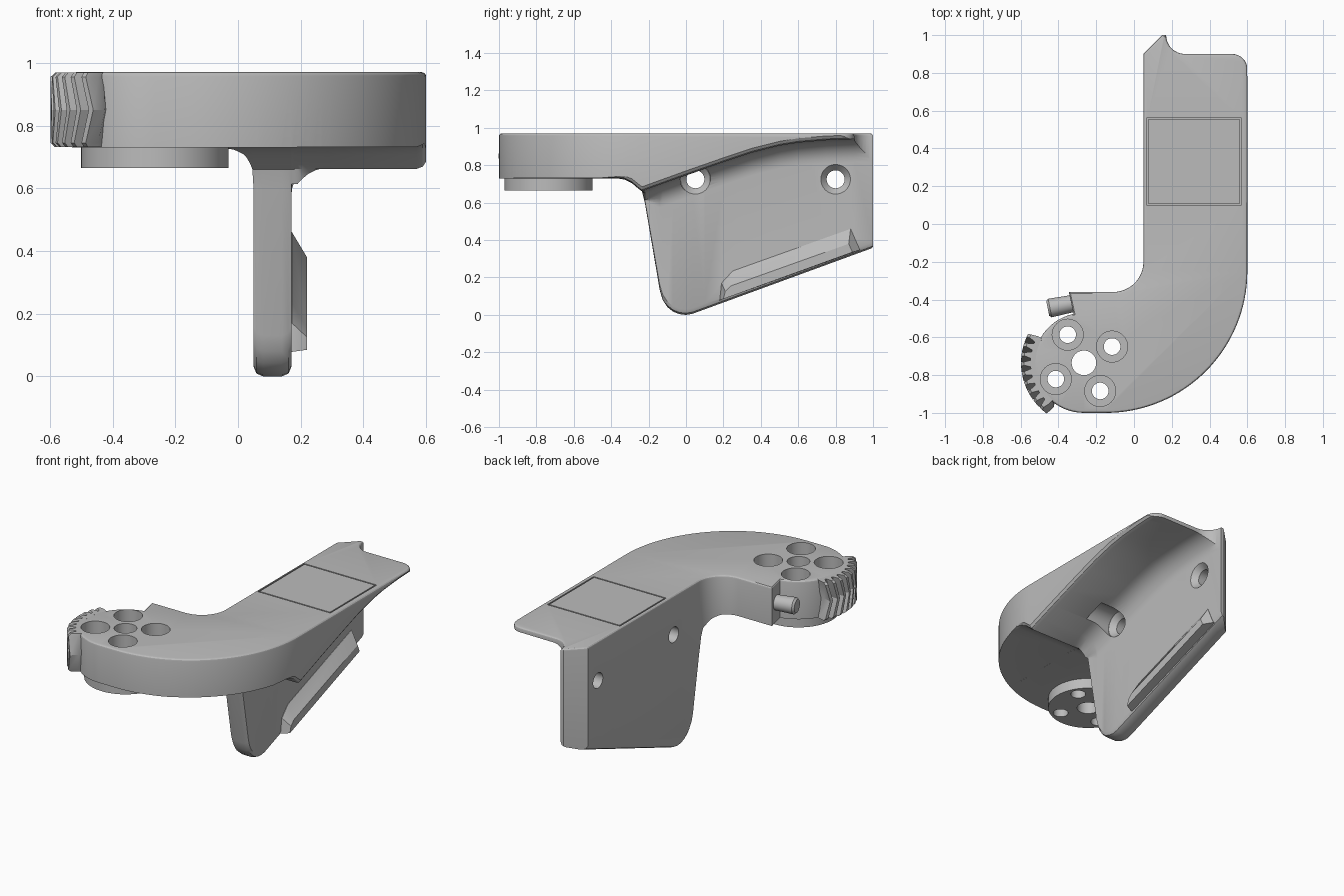
import bpy, bmesh, math
from mathutils import Vector

cube = bpy.data.objects.get("Cube")
if cube:
    bpy.data.objects.remove(cube)

grey = bpy.data.materials.new("light grey plastic")
grey.use_nodes = True
COLOUR = (0.5, 0.5, 0.5, 1)
grey.diffuse_color = COLOUR
grey.node_tree.nodes["Principled BSDF"].inputs["Base Color"].default_value = COLOUR

HUB = Vector((-0.265, -0.735))
TOP, UNDER = 0.97, 0.73


def make(name, bm):
    bmesh.ops.recalc_face_normals(bm, faces=bm.faces)
    mesh = bpy.data.meshes.new(name)
    bm.to_mesh(mesh)
    bm.free()
    mesh.materials.append(grey)
    obj = bpy.data.objects.new(name, mesh)
    bpy.context.collection.objects.link(obj)
    return obj


def loft(name, rings, round_top=0):
    """Skin a stack of matching closed rings and cap both ends."""
    bm = bmesh.new()
    rows = [[bm.verts.new(p) for p in ring] for ring in rings]
    n = len(rows[0])
    for a, b in zip(rows, rows[1:]):
        for i in range(n):
            j = (i + 1) % n
            bm.faces.new((a[i], a[j], b[j], b[i]))
    bm.faces.new(rows[0][::-1])
    cap = bm.faces.new(rows[-1])
    if round_top:
        bmesh.ops.recalc_face_normals(bm, faces=bm.faces)
        bmesh.ops.bevel(bm, geom=list(cap.edges), offset=round_top, segments=3,
                        profile=0.5, affect='EDGES', clamp_overlap=True)
    return make(name, bm)


def rod(name, start, end, r1, r2=None, sides=48):
    """Round bar or cone between two points."""
    a, b = Vector(start), Vector(end)
    turn = (b - a).to_track_quat('Z', 'Y')
    ring = lambda c, r: [c + turn @ Vector((r * math.cos(t), r * math.sin(t), 0))
                         for t in (math.tau * i / sides for i in range(sides))]
    return loft(name, [ring(a, r1), ring(b, r2 or r1)])


def box(name, x0, x1, y0, y1, z0, z1):
    return loft(name, [[(x0, y0, z), (x1, y0, z), (x1, y1, z), (x0, y1, z)] for z in (z0, z1)])


def combine(target, tool, operation):
    """Apply a boolean and throw the tool away."""
    mod = target.modifiers.new("combine", 'BOOLEAN')
    mod.operation, mod.solver, mod.object = operation, 'EXACT', tool
    bpy.context.view_layer.objects.active = target
    bpy.ops.object.modifier_apply(modifier=mod.name)
    bpy.data.objects.remove(tool)


def arc(cx, cy, r, a0, a1, n):
    return [(cx + r * math.cos(math.radians(a0 + (a1 - a0) * i / n)),
             cy + r * math.sin(math.radians(a0 + (a1 - a0) * i / n))) for i in range(n + 1)]


def follow(keys, y):
    """Straight-line lookup along a list of (y, z) points."""
    for (y0, z0), (y1, z1) in zip(keys, keys[1:]):
        if y <= y1:
            return z0 + (z1 - z0) * max(0, y - y0) / (y1 - y0)
    return keys[-1][1]


# Plan outline of the hooked arm
plan = [(0.05, 0.9)] + arc(-0.11, -0.2, 0.16, 0, -90, 12) + [(-0.345, -0.36)]
plan += arc(HUB.x, HUB.y, 0.265, 102, 270, 28) + arc(-0.15, -0.25, 0.75, -90, 0, 32)
plan += arc(0.52, 0.82, 0.08, 0, 90, 8) + arc(0.27, 1.0, 0.1, 270, 180, 8) + [(0.15, 1.0)]
bracket = loft("bracket_body", [[(x, y, z) for x, y in plan] for z in (-0.1, TOP)], 0.014)

# Lower limits: the overhanging shelf, and the hanging web
shelf = [(-1.2, UNDER), (-0.37, UNDER), (-0.33, 0.724), (-0.29, 0.705), (-0.255, 0.675),
         (-0.235, 0.66), (0, 0.745), (0.2, 0.815), (0.35, 0.865), (0.5, 0.903),
         (0.6, 0.919), (0.75, 0.932), (0.9, 0.938), (1.2, 0.938)]
web = shelf[:6] + [(-0.22, 0.6), (-0.14, 0.13), (-0.125, 0.08), (-0.1, 0.042),
                   (-0.07, 0.018), (-0.035, 0.004), (0, 0), (0.035, 0.006), (1.2, 0.432)]
stations = sorted({y for y, z in shelf + web} | {0.1, 0.28, 0.43, 0.67, 0.82, 1.0})


def section(y):
    zb, zl = follow(shelf, y), follow(web, y)
    soft = min(0.03, (zb - zl) * 0.2)
    pts = [(-1, 1.2), (-1, zl + soft), (0.05, zl + soft), (0.059, zl + soft * 0.3),
           (0.08, zl), (0.14, zl), (0.161, zl + soft * 0.3), (0.17, zl + soft)]
    r = 0.12
    for i, (x, z) in enumerate(arc(0.17 + r, 0, r, 180, 90, 8)):
        pts.append((x, max(zb - r + z, zl + soft + 0.0002 * (i + 1))))
    pts += [(0.57, zb + 0.002), (0.589, zb + 0.009), (0.6, zb + 0.025), (1, zb + 0.025), (1, 1.2)]
    return [(x, y, z) for x, z in pts]


combine(bracket, loft("envelope", [section(y) for y in stations]), 'INTERSECT')

# Stiffening rib along the sloping foot of the web
rib_base = [(0.18, 0.078), (0.93, 0.347), (0.88, 0.46), (0.25, 0.235), (0.19, 0.17)]
rib_face = [(0.2, 0.085), (0.89, 0.335), (0.87, 0.38), (0.24, 0.155), (0.21, 0.125)]
rib = loft("rib", [[(x, y, z) for y, z in ring]
                   for x, ring in ((0.15, rib_base), (0.172, rib_base), (0.22, rib_face))])
combine(bracket, rib, 'UNION')

# Round boss under the hub
combine(bracket, rod("hub_boss", (*HUB, 0.665), (*HUB, 0.76), 0.235, sides=64), 'UNION')

# Hub bores: one central, four counterbored around it
combine(bracket, rod("centre_bore", (*HUB, 0.5), (*HUB, 1.1), 0.065), 'DIFFERENCE')
for k in range(4):
    a = math.radians(30 + 90 * k)
    p = HUB + 0.172 * Vector((math.cos(a), math.sin(a)))
    combine(bracket, rod("screw_bore", (*p, 0.5), (*p, 1.1), 0.044), 'DIFFERENCE')
    combine(bracket, rod("counterbore", (*p, 0.79), (*p, 1.1), 0.082), 'DIFFERENCE')

# Countersunk cross holes through the web, with a pocket into the fillet
for y in (0.05, 0.8):
    z = 0.725
    combine(bracket, rod("pocket", (0.17, y, z), (0.34, y, z), 0.081), 'DIFFERENCE')
    combine(bracket, rod("cross_hole", (0, y, z), (0.3, y, z), 0.048), 'DIFFERENCE')
    combine(bracket, rod("countersink", (0.135, y, z), (0.171, y, z), 0.048, 0.08), 'DIFFERENCE')

# Fine rectangular groove on the top face
x0, x1, y0, y1, w = 0.066, 0.57, 0.1, 0.56, 0.008
for g in ((x0, x1, y0, y0 + w), (x0, x1, y1 - w, y1), (x0, x0 + w, y0, y1), (x1 - w, x1, y0, y1)):
    combine(bracket, box("groove", *g, TOP - 0.01, TOP + 0.05), 'DIFFERENCE')

# Herringbone gear segment on the hub rim
pitch, count, first = 9.1, 9, 150
teeth = []
for k in range(count):
    a = first + pitch * k
    teeth += [(0.283, a), (0.333, a + pitch * 0.2), (0.333, a + pitch * 0.55), (0.283, a + pitch * 0.75)]
last = first + pitch * count - 2
inner = [(0.256, last + (first - last) * i / 14) for i in range(15)]


def gear_ring(z, lead, shrink):
    ring = []
    for r, a in teeth + inner:
        t = math.radians(a + (lead if r > 0.26 else lead * 0.5))
        r -= shrink if r > 0.3 else 0
        ring.append((HUB.x + r * math.cos(t), HUB.y + r * math.sin(t), z))
    return ring


mid = (TOP + UNDER) / 2
gear = loft("gear_segment", [gear_ring(UNDER + 0.001, 0, 0.015), gear_ring(UNDER + 0.015, 0.7, 0),
                             gear_ring(mid, 6, 0), gear_ring(TOP - 0.015, 0.7, 0),
                             gear_ring(TOP - 0.001, 0, 0.015)])

# Spring peg on the neck wall
root, tip = Vector((-0.29, -0.414, mid)), Vector((-0.445, -0.445, mid))
axis = (tip - root).normalized()
peg = rod("peg_shaft", root, tip, 0.044, 0.05, 32)
peg_end = rod("peg_end", tip, tip + axis * 0.012, 0.05, 0.04, 32)

# Smooth shading with crisp edges
bpy.ops.object.select_all(action='DESELECT')
for obj in (bracket, gear, peg, peg_end):
    obj.select_set(True)
bpy.context.view_layer.objects.active = bracket
bpy.ops.object.shade_smooth_by_angle(angle=math.radians(28))
